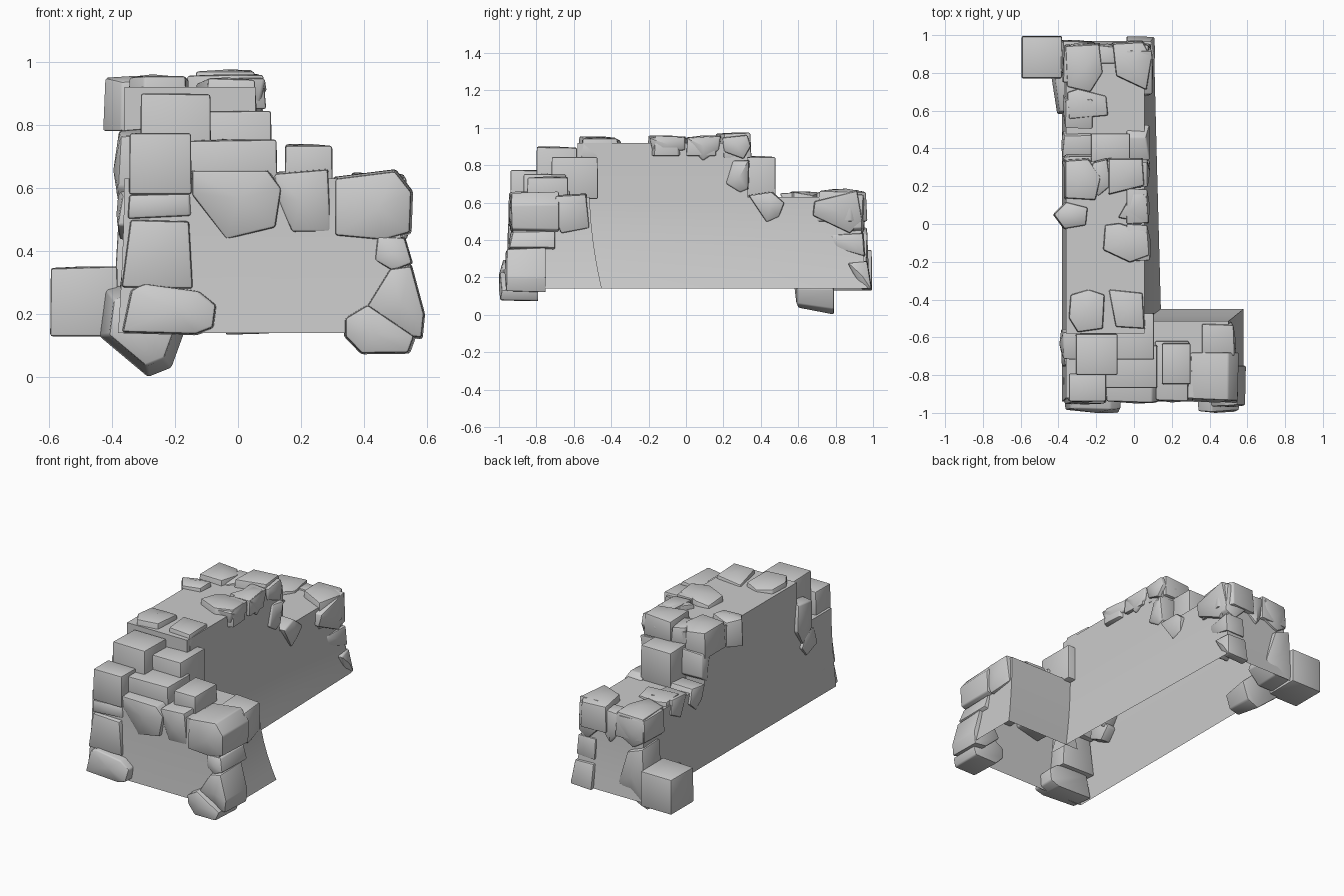
import bpy, bmesh, random

if "Cube" in bpy.data.objects:
    bpy.data.objects.remove(bpy.data.objects["Cube"])

random.seed(4)
BASE = 0.14


def finish(name, bm, angle):
    bmesh.ops.recalc_face_normals(bm, faces=bm.faces)
    me = bpy.data.meshes.new(name)
    bm.to_mesh(me)
    bm.free()
    ob = bpy.data.objects.new(name, me)
    bpy.context.collection.objects.link(ob)
    bpy.ops.object.select_all(action='DESELECT')
    ob.select_set(True)
    bpy.context.view_layer.objects.active = ob
    bpy.ops.object.shade_smooth_by_angle(angle=angle)
    return ob


def stone(name, axis, pts, d0, d1, taper=0.94, rough=0.012, bevel=0.008):
    """Chipped stone: outline extruded along axis from d0 to its outer face d1."""
    bm = bmesh.new()
    cu = sum(p[0] for p in pts) / len(pts)
    cv = sum(p[1] for p in pts) / len(pts)

    def place(u, v, d):
        return {'x': (d, u, v), 'y': (u, d, v), 'z': (u, v, d)}[axis]
    inner = [bm.verts.new(place(u, v, d0)) for u, v in pts]
    sign = 1 if d1 > d0 else -1
    outer = [bm.verts.new(place(cu + (u - cu) * taper, cv + (v - cv) * taper,
                                d1 - sign * random.uniform(0, 2 * rough))) for u, v in pts]
    bm.faces.new(inner)
    # slightly domed outer face
    mid = bm.verts.new(place(cu, cv, d1))
    n = len(pts)
    for i in range(n):
        j = (i + 1) % n
        bm.faces.new((inner[i], inner[j], outer[j], outer[i]))
        bm.faces.new((outer[i], outer[j], mid))
    edges = [e for e in bm.edges if mid not in e.verts]
    bmesh.ops.bevel(bm, geom=edges, offset=bevel, segments=2, affect='EDGES', profile=0.5,
                    clamp_overlap=True)
    return finish(name, bm, 0.6)


def block(name, x, y, z):
    """Squared stone from its x, y and z ranges."""
    return stone(name, 'z', [(x[0], y[0]), (x[1], y[0]), (x[1], y[1]), (x[0], y[1])],
                 z[0], z[1], 0.98, 0.004, 0.008)


def flare(z):
    return max(0.0, (0.65 - z) / 0.51) ** 1.8


def wall(name, stations, left, right, lf, rf, swap=False, cap0=True, open_first=False):
    """Open-bottomed wall with a flared foot; stations are (position, top, end flare)."""
    bm = bmesh.new()
    levels = [BASE + 0.48 * i / 6 for i in range(7)]    # shared levels up to the low top
    n = len(levels) + 1
    first, last = stations[0][0], stations[-1][0]
    rings = []
    for pos, top, end in stations:
        r_foot = rf[0] + (rf[1] - rf[0]) * (pos - first) / (last - first)
        zs = levels + [top]
        left_side, right_side = [], []
        for z in zs:
            f = flare(min(z, 0.65))
            for side, a in ((left_side, left - lf * f), (right_side, right + r_foot * f)):
                b = pos + end * f
                side.append(bm.verts.new((b, a, z) if swap else (a, b, z)))
        rings.append(left_side + right_side[::-1])
    for k, (r, s) in enumerate(zip(rings, rings[1:])):
        for i in range(2 * n - 1):
            if not (open_first and k == 0 and i >= n):  # open where the other wall joins
                bm.faces.new((r[i], r[i + 1], s[i + 1], s[i]))
    for ring in ([rings[0]] if cap0 else []) + [rings[-1]]:
        for i in range(n - 1):
            bm.faces.new((ring[i], ring[i + 1], ring[2 * n - 2 - i], ring[2 * n - 1 - i]))
    bmesh.ops.remove_doubles(bm, verts=bm.verts, dist=1e-4)
    return finish(name, bm, 0.6)


# Plastered wall bodies
wall("long_wall", [(-0.92, 0.63, -0.02), (-0.58, 0.63, 0), (-0.58, 0.92, 0), (0.33, 0.92, 0),
                   (0.33, 0.63, 0), (0.93, 0.63, 0.04)], -0.36, 0.055, 0.02, (0.1, 0.05),
     open_first=True)
wall("short_wall", [(0.055, 0.63, 0), (0.5, 0.63, 0.08)], -0.92, -0.515, 0.02, (0.065, 0.065),
     swap=True, cap0=False)

# Stepped blocks at the front
block("step_block_1", (-0.345, -0.147), (-0.94, -0.79), (0.58, 0.775))
block("step_block_2", (-0.31, -0.085), (-0.8, -0.58), (0.62, 0.9))
block("step_block_3", (-0.16, 0.125), (-0.87, -0.64), (0.6, 0.755))
block("step_block_4", (-0.1, 0.107), (-0.72, -0.47), (0.62, 0.845))
block("step_block_5", (0.148, 0.3), (-0.85, -0.63), (0.6, 0.74))
block("back_step_block", (-0.23, -0.02), (0.32, 0.48), (0.6, 0.85))
block("corner_foot_cube", (-0.595, -0.38), (0.77, 0.995), (0.13, 0.352))

# Capping stones of the front face
stone("front_cap_left", 'y', [(-.155, .66), (.1, .66), (.145, .6), (.125, .47), (-.04, .43),
                              (-.155, .58)], -0.7, -0.95)
stone("front_cap_middle", 'y', [(.11, .65), (.29, .665), (.3, .455), (.17, .455), (.12, .57)],
      -0.62, -0.945)
stone("front_cap_right", 'y', [(.3, .635), (.5, .66), (.555, .59), (.55, .455), (.46, .43),
                               (.3, .445)], -0.68, -0.945)

# Quoins of the front right corner
stone("right_quoin_upper", 'y', [(.44, .45), (.53, .445), (.555, .36), (.49, .335),
                                 (.43, .37)], -0.7, -0.945)
stone("right_quoin_lower", 'y', [(.48, .35), (.55, .36), (.593, .2), (.585, .12), (.5, .13),
                                 (.4, .22)], -0.75, -0.97)
stone("right_quoin_foot", 'y', [(.335, .19), (.41, .235), (.565, .13), (.545, .075), (.39, .073),
                                (.335, .13)], -0.79, -1.0)
stone("short_wall_end_stone", 'x', [(-.7, .64), (-.53, .65), (-.51, .46), (-.67, .43),
                                    (-.72, .55)], 0.36, 0.54)

# Quoins of the front left corner
stone("left_quoin_top", 'y', [(-.35, .58), (-.147, .585), (-.143, .51), (-.355, .5)],
      -0.78, -0.945)
stone("left_quoin_middle", 'y', [(-.345, .505), (-.15, .5), (-.137, .275), (-.375, .28)],
      -0.81, -0.955)
stone("left_quoin_foot", 'y', [(-.375, .14), (-.345, .28), (-.3, .3), (-.12, .275), (-.063, .23),
                               (-.073, .155), (-.13, .133)], -0.84, -1.0)

# Stones hanging on the left face near the front
stone("left_edge_stone_upper", 'x', [(-.72, .77), (-.57, .79), (-.55, .62), (-.63, .5),
                                     (-.71, .6)], -0.28, -0.395)
stone("left_edge_stone_lower", 'x', [(-.75, .58), (-.66, .6), (-.6, .5), (-.66, .43),
                                     (-.76, .48)], -0.3, -0.385)

# Wall-top stones: outline in x and y, lower and upper z
tops = [
    ([(-.34, -.37), (-.24, -.34), (-.15, -.37), (-.16, -.56), (-.3, -.58), (-.35, -.5)], .84, .955),
    ([(-.14, -.34), (.05, -.36), (.06, -.56), (-.1, -.55)], .84, .95),
    ([(-.16, .0), (-.08, .01), (.08, -.04), (.09, -.17), (-.02, -.21), (-.17, -.14)], .85, .96),
    ([(-.09, .03), (-.01, .17), (.07, .16), (.08, .0)], .85, .96),
    ([(-.43, .05), (-.36, .12), (-.24, .09), (-.25, -.01), (-.37, -.03)], .78, .955),
    ([(-.37, .34), (-.24, .35), (-.17, .25), (-.2, .12), (-.37, .13)], .79, .96),
    ([(-.22, .33), (-.14, .35), (-.12, .2), (-.19, .14), (-.25, .2)], .84, .945),
    ([(-.14, .35), (.05, .35), (.06, .2), (-.14, .15)], .84, .975),
    ([(-.36, .7), (-.3, .72), (-.14, .68), (-.13, .57), (-.35, .55)], .5, .66),
    ([(-.37, .95), (-.18, .96), (-.16, .8), (-.23, .69), (-.36, .72)], .5, .665),
    ([(-.12, .96), (.05, .97), (.1, .88), (.07, .7), (-.1, .78)], .5, .675),
]
for i, (pts, lo, hi) in enumerate(tops):
    stone(f"top_stone_{i + 1}", 'z', pts, lo, hi, 0.93)

# Edge stones hanging down the long wall's right face: outline in y and z, outer x
edges = [
    ([(-.2, .95), (0, .955), (0, .88), (-.18, .86)], .09),
    ([(0, .95), (.19, .96), (.18, .88), (.09, .82), (0, .91)], .085),
    ([(.19, .95), (.33, .965), (.35, .9), (.31, .83), (.2, .87)], .085),
    ([(.25, .83), (.34, .83), (.335, .67), (.29, .65), (.21, .7)], .085),
    ([(.33, .64), (.46, .66), (.53, .6), (.5, .52), (.43, .49)], .085),
    ([(.68, .61), (.92, .67), (.95, .5), (.88, .43), (.67, .53)], .1),
    ([(.77, .43), (.95, .44), (.96, .31), (.78, .36)], .09),
    ([(.86, .28), (.97, .29), (.995, .135), (.94, .135)], .11),
]
for i, (pts, outer) in enumerate(edges):
    stone(f"right_edge_stone_{i + 1}", 'x', pts, -0.04, outer)

# Edge stones on the left face at the rear step
left_edges = [
    ([(.27, .82), (.36, .83), (.37, .68), (.3, .63)], -.38),
    ([(.35, .65), (.47, .66), (.5, .57), (.42, .5), (.36, .55)], -.385),
    ([(.5, .65), (.66, .66), (.68, .57), (.58, .52)], -.375),
]
for i, (pts, outer) in enumerate(left_edges):
    stone(f"left_step_stone_{i + 1}", 'x', pts, -0.22, outer)

# Stones on the back end and its left corner
stone("back_stone_right", 'y', [(-.08, .64), (.08, .65), (.09, .46), (.02, .42), (-.06, .5)],
      0.85, 0.96)
stone("back_stone_middle", 'y', [(-.2, .64), (-.1, .64), (-.08, .5), (-.14, .44), (-.19, .5)],
      0.85, 0.955)
stone("back_corner_upper", 'y', [(-.375, .64), (-.2, .64), (-.2, .5), (-.3, .45), (-.38, .5)],
      0.75, 0.96)
stone("back_corner_lower", 'y', [(-.38, .48), (-.27, .44), (-.2, .22), (-.28, .14), (-.4, .14)],
      0.8, 0.975)
stone("back_left_foot_stone", 'y', [(-.44, .13), (-.42, .28), (-.34, .3), (-.17, .14), (-.21, .03),
                                    (-.285, .0)], 0.79, 0.58, 0.75)
